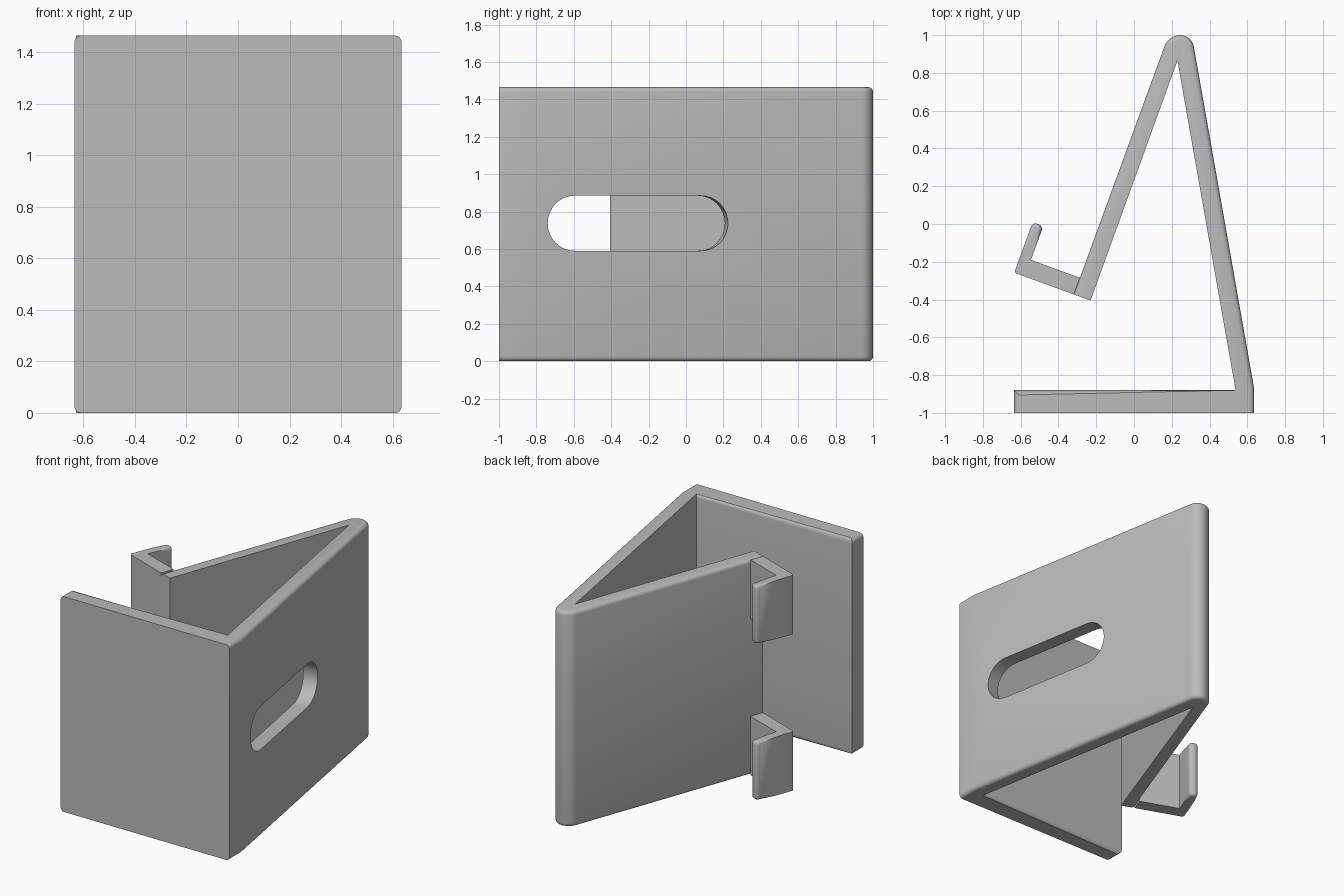
import bpy, bmesh, math
from mathutils import Vector, Matrix

cube = bpy.data.objects.get("Cube")
if cube:
    bpy.data.objects.remove(cube, do_unlink=True)

grey = bpy.data.materials.new("light grey plastic")
grey.use_nodes = True
grey.diffuse_color = (0.5, 0.5, 0.5, 1)
grey.node_tree.nodes["Principled BSDF"].inputs["Base Color"].default_value = (0.5, 0.5, 0.5, 1)

HEIGHT, WALL = 1.465, 0.094
along = Vector((math.cos(math.radians(70)), math.sin(math.radians(70))))   # up the sloping rest
out = Vector((-along.y, along.x))                                          # away from the rest
heel = Vector((-0.23, -0.405))                                             # lower corner of the rest


def rest_point(n, d):
    return heel + out * n + along * d


def prism(name, profile, z0, z1, rounds, soft_edge, radius):
    """Extrude a profile, round chosen upright corners, then soften chosen rim edges."""
    bm = bmesh.new()
    face = bm.faces.new([bm.verts.new((p[0], p[1], z0)) for p in profile])
    top = bmesh.ops.extrude_face_region(bm, geom=[face])["geom"]
    bmesh.ops.translate(bm, vec=(0, 0, z1 - z0), verts=[v for v in top if isinstance(v, bmesh.types.BMVert)])
    for index, size in rounds.items():
        x, y = profile[index]
        upright = [e for e in bm.edges
                   if all(math.hypot(v.co.x - x, v.co.y - y) < 1e-4 for v in e.verts)]
        bmesh.ops.bevel(bm, geom=upright, offset=size, offset_type='OFFSET', segments=6,
                        profile=0.5, affect='EDGES')
    bmesh.ops.recalc_face_normals(bm, faces=bm.faces)
    rim = []
    for e in bm.edges:
        caps = [f for f in e.link_faces if abs(f.normal.z) > 0.9]
        sides = [f for f in e.link_faces if abs(f.normal.z) < 0.1]
        if caps and sides and soft_edge(sides[0].normal.xy, (e.verts[0].co.xy + e.verts[1].co.xy) / 2):
            rim.append(e)
    bmesh.ops.bevel(bm, geom=rim, offset=radius, offset_type='OFFSET', segments=4,
                    profile=0.5, affect='EDGES')
    bmesh.ops.recalc_face_normals(bm, faces=bm.faces)
    mesh = bpy.data.meshes.new(name)
    bm.to_mesh(mesh)
    bm.free()
    obj = bpy.data.objects.new(name, mesh)
    bpy.context.collection.objects.link(obj)
    mesh.materials.append(grey)
    return obj


def smooth(obj):
    bpy.ops.object.select_all(action='DESELECT')
    obj.select_set(True)
    bpy.context.view_layer.objects.active = obj
    bpy.ops.object.shade_smooth_by_angle(angle=math.radians(35))


# Folded body: front plate, leaning back plate and sloping rest
body = prism("folded_body", [
    (-0.635, -1), (0.635, -1), (0.635, -0.865), (0.306, 1), (0.183, 1),
    rest_point(WALL, 0), heel, (0.23, 0.865), (0.538, -0.88), (-0.635, -0.88)],
    0, HEIGHT, {3: 0.06, 4: 0.06},
    lambda normal, mid: normal.y > -0.01, 0.025)

# Rounded slot cut square through the back plate
ends = []
for centre, start in ((0.342, -90), (-0.342, 90)):
    for step in range(17):
        a = math.radians(start + step * 180 / 16)
        ends.append((centre + 0.1475 * math.cos(a), 0.1475 * math.sin(a)))
cutter = prism("slot_cutter", ends, -0.15, 0.15, {}, lambda normal, mid: False, 0.01)
tilt = math.radians(10)
length = Vector((-math.sin(tilt), math.cos(tilt), 0))
across = Vector((0, 0, 1))
through = length.cross(across)
frame = Matrix((length, across, through)).transposed().to_4x4()
frame.translation = (0.528, -0.2575, 0.7375)
cutter.matrix_world = frame
cutter.hide_render = True
cutter.hide_viewport = True
cut = body.modifiers.new("slot", 'BOOLEAN')
cut.object = cutter
cut.operation = 'DIFFERENCE'
cut.solver = 'EXACT'
bpy.context.view_layer.update()
bpy.context.view_layer.objects.active = body
bpy.ops.object.modifier_apply(modifier=cut.name)
bpy.data.objects.remove(cutter, do_unlink=True)
smooth(body)

# Two hooked feet at the lower end of the rest
hook = [rest_point(n, d) for n, d in (
    (WALL, 0), (0.43, 0), (0.43, 0.285), (0.37, 0.285), (0.37, WALL), (WALL, WALL))]
for name, z0 in (("lower_hook", 0), ("upper_hook", HEIGHT - 0.4)):
    smooth(prism(name, hook, z0, z0 + 0.4, {1: 0.015, 2: 0.025, 3: 0.025},
                 lambda normal, mid: normal.dot(along) > 0.05 and (mid - heel).dot(along) > 0.2, 0.022))
